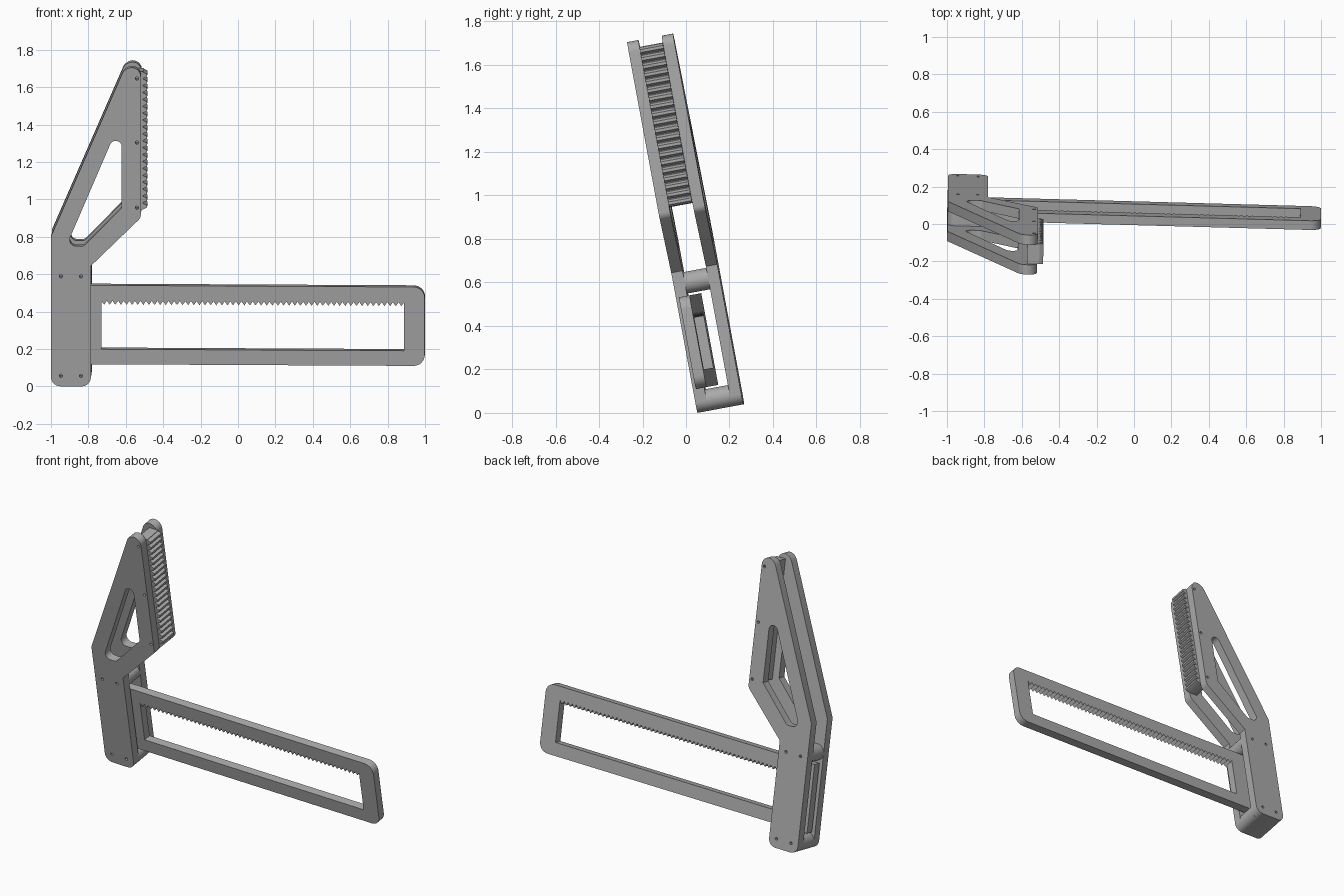
import bpy, bmesh
from math import radians, sin, cos, pi, tan
from mathutils import Matrix, Vector

cube = bpy.data.objects.get("Cube")
if cube:
    bpy.data.objects.remove(cube, do_unlink=True)

grey = bpy.data.materials.new("plain grey")
grey.use_nodes = True
colour = (0.4, 0.4, 0.4, 1)
grey.diffuse_color = colour
grey.node_tree.nodes["Principled BSDF"].inputs["Base Color"].default_value = colour

# Whole tool leans forward and is turned slightly; profiles are drawn in x / up
POSE = (Matrix.Translation((0, 0.03, -0.004)) @ Matrix.Rotation(radians(10.5), 4, 'X')
        @ Matrix.Rotation(radians(-1.6), 4, 'Z') @ Matrix.Rotation(pi / 2, 4, 'X'))


def fillet(corners, steps=8):
    """Round a polygon; each corner is (x, up, radius)."""
    out = []
    for i, (x, y, r) in enumerate(corners):
        p = Vector((x, y))
        if not r:
            out.append(p)
            continue
        a = (Vector(corners[i - 1][:2]) - p).normalized()
        b = (Vector(corners[(i + 1) % len(corners)][:2]) - p).normalized()
        half = a.angle(b) / 2
        centre = p + (a + b).normalized() * r / sin(half)
        start = p + a * r / tan(half) - centre
        end = p + b * r / tan(half) - centre
        sweep = start.angle(end)
        for k in range(steps + 1):
            t = sweep * k / steps
            out.append(centre + (start * sin(sweep - t) + end * sin(t)) / sin(sweep))
    return out


def circle(x, y, r=0.009, n=12):
    return [Vector((x + r * cos(2 * pi * k / n), y + r * sin(2 * pi * k / n))) for k in range(n)]


def slab(name, loops, front, back):
    """Extrude an outline with holes between two depths."""
    curve = bpy.data.curves.new(name, 'CURVE')
    curve.dimensions = '2D'
    curve.fill_mode = 'BOTH'
    curve.extrude = (back - front) / 2
    for loop in loops:
        spline = curve.splines.new('POLY')
        spline.points.add(len(loop) - 1)
        for point, co in zip(spline.points, loop):
            point.co = (co.x, co.y, 0, 1)
        spline.use_cyclic_u = True
    temp = bpy.data.objects.new(name + "_outline", curve)
    bpy.context.collection.objects.link(temp)
    mesh = bpy.data.meshes.new_from_object(
        temp.evaluated_get(bpy.context.evaluated_depsgraph_get()))
    bpy.data.objects.remove(temp, do_unlink=True)
    mesh.transform(POSE @ Matrix.Translation((0, 0, -(front + back) / 2)))
    bm = bmesh.new()
    bm.from_mesh(mesh)
    bmesh.ops.remove_doubles(bm, verts=bm.verts, dist=1e-5)
    bmesh.ops.recalc_face_normals(bm, faces=bm.faces)
    bm.to_mesh(mesh)
    bm.free()
    mesh.materials.clear()
    mesh.materials.append(grey)
    obj = bpy.data.objects.new(name, mesh)
    bpy.context.collection.objects.link(obj)
    bpy.ops.object.select_all(action='DESELECT')
    obj.select_set(True)
    bpy.context.view_layer.objects.active = obj
    bpy.ops.object.shade_smooth_by_angle(angle=radians(30))
    return obj


# Two matching handle plates with a rounded cutout and screw holes
LEFT, POST, HEAD = -1.0, -0.787, -0.52
PLATE, DEPTH = 0.053, 0.215
outline = fillet([(LEFT, 0, 0.05), (POST, 0, 0.05), (POST, 0.655, 0), (HEAD, 0.918, 0.04),
                  (HEAD, 1.735, 0.05), (-0.605, 1.735, 0.06), (LEFT, 0.815, 0)])
cutout = fillet([(-0.622, 0.972, 0), (-0.622, 1.462, 0.032),
                 (-0.918, 0.762, 0.035), (-0.825, 0.762, 0.03)])
screws = [circle(x, h) for h in (0.057, 0.598) for x in (-0.947, -0.84)]
screws += [circle(-0.54, h) for h in (0.973, 1.327, 1.675)]
slab("front_handle_plate", [outline, cutout] + screws, 0, PLATE)
slab("back_handle_plate", [outline, cutout] + screws, DEPTH - PLATE, DEPTH)

# Rounded spacers joining the plates above and below the arm
for name, low in (("lower_spacer", 0.0), ("upper_spacer", 0.548)):
    high = low + 0.1
    slab(name, [fillet([(LEFT, low, 0.049), (POST, low, 0.049),
                        (POST, high, 0.049), (LEFT, high, 0.049)])], PLATE, DEPTH - PLATE)

# Long arm frame with a toothed upper window edge
arm = fillet([(-0.985, 0.109, 0), (0.997, 0.109, 0.06), (0.997, 0.538, 0.06), (-0.985, 0.538, 0)])
x0, x1, teeth = -0.733, 0.887, 54
pitch = (x1 - x0) / teeth
window = [Vector((x0, 0.191)), Vector((x1, 0.191))]
for i in range(teeth):
    right = x1 - i * pitch
    window += [Vector((right, 0.455)), Vector((right - pitch / 2, 0.433))]
window.append(Vector((x0, 0.455)))
slab("toothed_arm", [arm, window], 0.063, 0.113)

# Ridged grip strip along the upper handle edge
low, high, ridges = 0.953, 1.703, 20
step = (high - low) / ridges
grip = [Vector((-0.575, high)), Vector((-0.575, low))]
for i in range(ridges):
    base = low + i * step
    grip += [Vector((x, base + f * step)) for x, f in
             ((-0.509, 0.04), (-0.488, 0.3), (-0.488, 0.65), (-0.509, 0.92))]
grip.append(Vector((-0.509, high)))
slab("ridged_grip", [grip], PLATE, DEPTH - PLATE)
